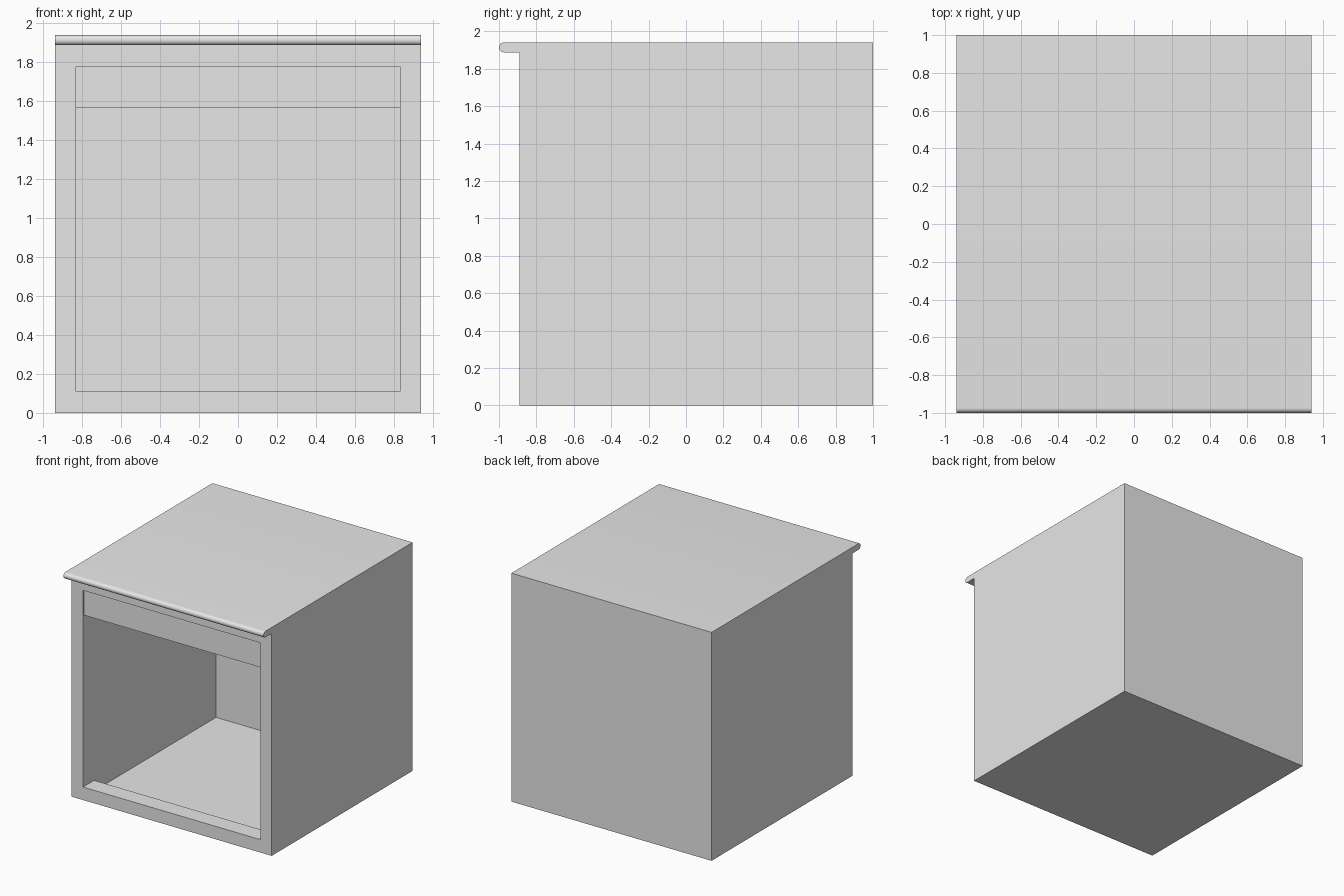
import bpy, bmesh, math

if "Cube" in bpy.data.objects:
    bpy.data.objects.remove(bpy.data.objects["Cube"], do_unlink=True)

# Single plain finish
grey = bpy.data.materials.new("light grey")
grey.use_nodes = True
colour = (0.8, 0.8, 0.8, 1)
grey.diffuse_color = colour
grey.node_tree.nodes["Principled BSDF"].inputs["Base Color"].default_value = colour


def extrude_profile(name, points, half_width):
    """Extrude a side profile of (y, z) points along x, centred on x = 0."""
    bm = bmesh.new()
    face = bm.faces.new([bm.verts.new((-half_width, y, z)) for y, z in points])
    result = bmesh.ops.extrude_face_region(bm, geom=[face])
    moved = [v for v in result["geom"] if isinstance(v, bmesh.types.BMVert)]
    bmesh.ops.translate(bm, verts=moved, vec=(2 * half_width, 0, 0))
    bmesh.ops.recalc_face_normals(bm, faces=bm.faces)
    mesh = bpy.data.meshes.new(name)
    bm.to_mesh(mesh)
    bm.free()
    mesh.materials.append(grey)
    obj = bpy.data.objects.new(name, mesh)
    bpy.context.collection.objects.link(obj)
    return obj


top, front, back, half_width = 1.94, -0.89, 1.0, 0.94
inner = 0.833
sill, lintel = 0.11, 1.78
rail_back = -0.74

# Cabinet body with a bullnose worktop edge
radius = 0.026
steps = 14
nose = []
for i in range(steps + 1):
    a = math.pi / 2 + math.pi * i / steps
    nose.append((-1 + radius + radius * math.cos(a),
                 top - radius + radius * math.sin(a)))
body = extrude_profile(
    "cabinet_body",
    [(back, 0), (back, top)] + nose + [(front, top - 2 * radius), (front, 0)],
    half_width)

# Hollow interior, with front rails left above and below the opening
cavity = extrude_profile(
    "cavity_cutter",
    [(-0.95, sill), (rail_back, sill), (rail_back, 0.02), (0.895, 0.02),
     (0.895, 1.88), (rail_back, 1.88), (rail_back, lintel), (-0.95, lintel)],
    inner)
cut = body.modifiers.new("hollow", "BOOLEAN")
cut.operation = "DIFFERENCE"
cut.solver = "EXACT"
cut.object = cavity
bpy.ops.object.select_all(action="DESELECT")
bpy.context.view_layer.objects.active = body
body.select_set(True)
bpy.ops.object.modifier_apply(modifier=cut.name)
bpy.data.objects.remove(cavity, do_unlink=True)
bpy.ops.object.shade_smooth_by_angle(angle=math.radians(30))

# Slightly recessed panel across the top of the opening
extrude_profile(
    "header_panel",
    [(-0.877, 1.565), (-0.84, 1.565), (-0.84, lintel), (-0.877, lintel)],
    inner)
